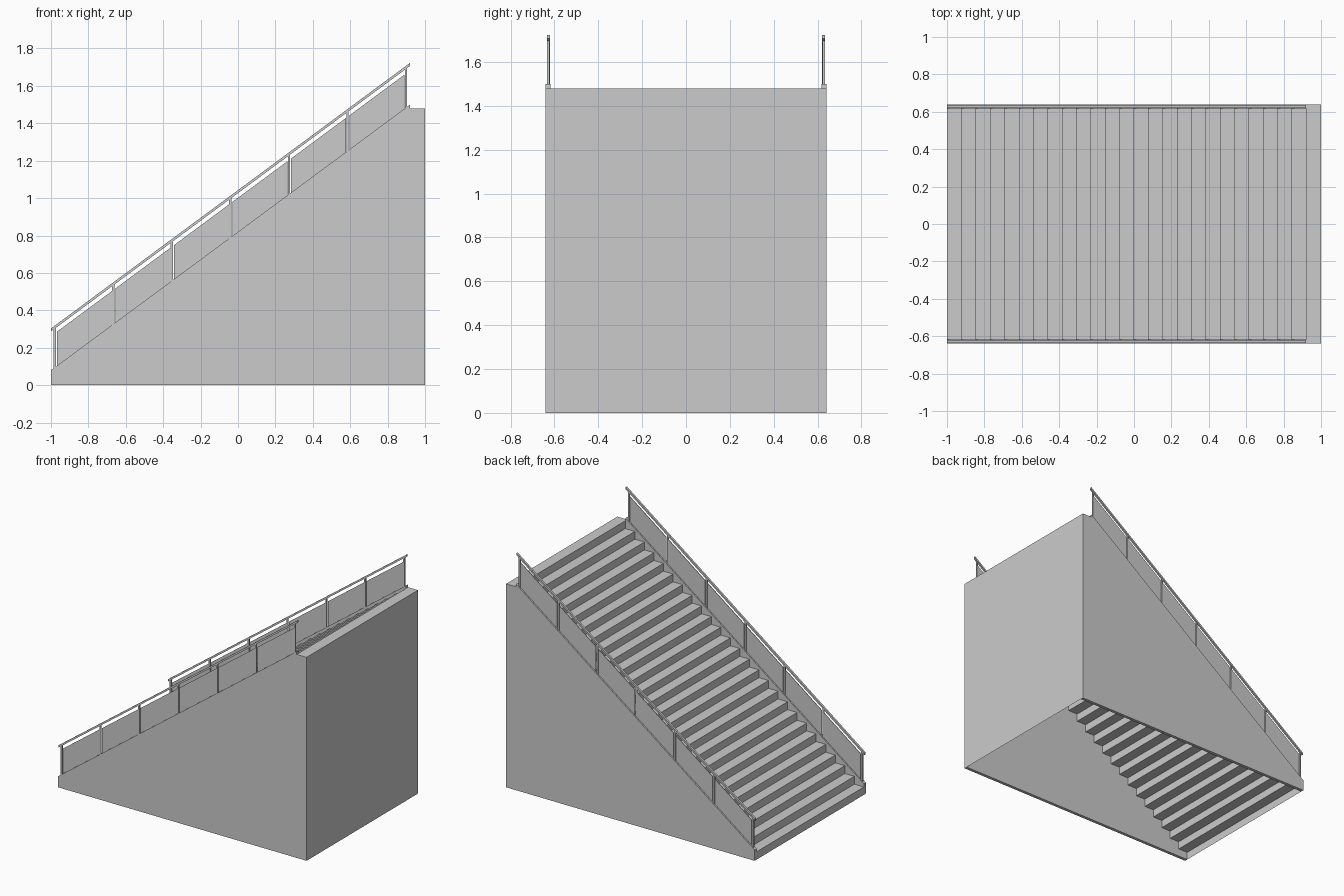
import bpy, bmesh

if "Cube" in bpy.data.objects:
    bpy.data.objects.remove(bpy.data.objects["Cube"])

mat = bpy.data.materials.new("light grey")
mat.diffuse_color = (0.6, 0.6, 0.6, 1)
mat.use_nodes = True
mat.node_tree.nodes["Principled BSDF"].inputs["Base Color"].default_value = mat.diffuse_color

HALF_W = 0.64
STEPS = 26
RUN, RISE = 1.92 / 25, 1.48 / 26
SLOPE = 1.42 / 1.92


def stringer_z(x):
    return 0.08 + SLOPE * (x + 1)


def rail_z(x):
    return 0.295 + SLOPE * (x + 1)


def finish(name, bm):
    me = bpy.data.meshes.new(name)
    bm.to_mesh(me)
    bm.free()
    me.materials.append(mat)
    ob = bpy.data.objects.new(name, me)
    bpy.context.collection.objects.link(ob)
    return ob


def slab(name, profile, y0, y1):
    """Closed x-z profile extruded from y0 to y1."""
    bm = bmesh.new()
    face = bm.faces.new([bm.verts.new((x, y0, z)) for x, z in profile])
    ext = bmesh.ops.extrude_face_region(bm, geom=[face])
    verts = [g for g in ext["geom"] if isinstance(g, bmesh.types.BMVert)]
    bmesh.ops.translate(bm, vec=(0, y1 - y0, 0), verts=verts)
    bmesh.ops.recalc_face_normals(bm, faces=bm.faces)
    return finish(name, bm)


# Stair sheet: risers, treads, top landing and tall end wall, open below
pts = [(-1, 0)]
for i in range(STEPS):
    x = -1 + i * RUN
    pts.append((x, (i + 1) * RISE))
    pts.append((x + RUN if i < STEPS - 1 else 1.0, (i + 1) * RISE))
pts.append((1, 0))
bm = bmesh.new()
rows = [[bm.verts.new((x, y, z)) for y in (-HALF_W, HALF_W)] for x, z in pts]
for a, b in zip(rows, rows[1:]):
    bm.faces.new((a[0], b[0], b[1], a[1]))
finish("stair_steps", bm)

posts = [-0.98 + 0.313 * i for i in range(7)]
for side, s in (("front", -1), ("back", 1)):
    # Side wall with sloping stringer edge
    slab(side + "_side_wall",
         [(-1, 0), (1, 0), (1, 1.48), (0.92, 1.48), (0.92, 1.5), (-1, 0.08)],
         s * 0.617, s * HALF_W)
    # Sloping handrail
    slab(side + "_handrail",
         [(-1, rail_z(-1) - 0.008), (0.92, rail_z(0.92) - 0.008),
          (0.92, rail_z(0.92) + 0.008), (-1, rail_z(-1) + 0.008)],
         s * 0.621, s * 0.635)
    # Posts
    for i, x in enumerate(posts):
        a, b = x - 0.006, x + 0.006
        slab(f"{side}_post_{i + 1}",
             [(a, stringer_z(a) - 0.01), (b, stringer_z(b) - 0.01),
              (b, rail_z(b)), (a, rail_z(a))], s * 0.623, s * 0.633)
    # Infill panels between the posts
    for i, (p, q) in enumerate(zip(posts, posts[1:])):
        a, b = p + 0.012, q - 0.007
        slab(f"{side}_panel_{i + 1}",
             [(a, stringer_z(a) - 0.005), (b, stringer_z(b) - 0.005),
              (b, rail_z(b) - 0.033), (a, rail_z(a) - 0.033)],
             s * 0.626, s * 0.63)
